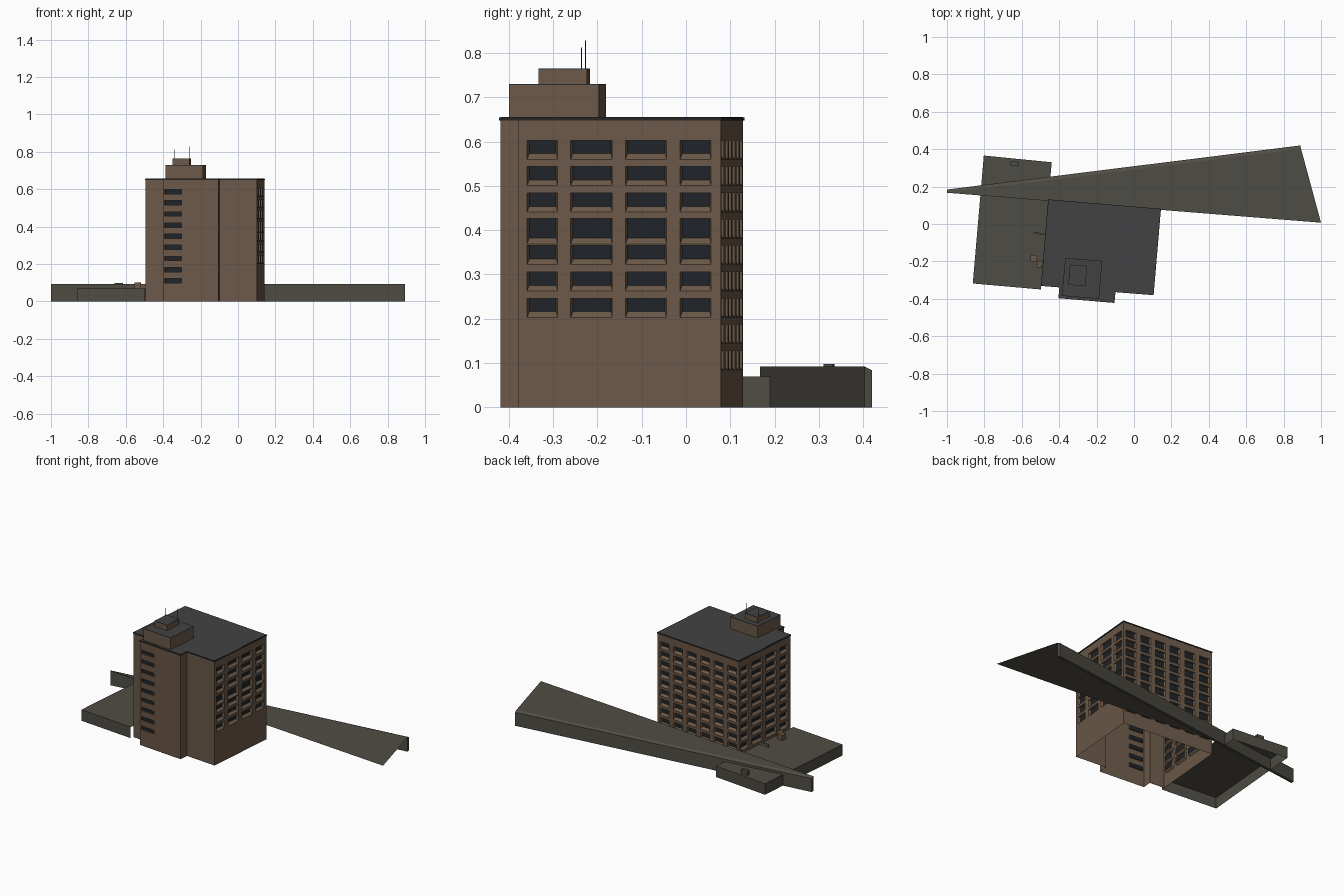
import bpy, bmesh, math
from mathutils import Vector

if "Cube" in bpy.data.objects:
    bpy.data.objects.remove(bpy.data.objects["Cube"])


def material(name, rgb):
    m = bpy.data.materials.new(name)
    m.diffuse_color = (*rgb, 1)
    m.use_nodes = True
    m.node_tree.nodes["Principled BSDF"].inputs["Base Color"].default_value = m.diffuse_color
    return m


BROWN = material("brown_wall", (0.15, 0.10, 0.066))
ROOF = material("roof_grey", (0.055, 0.055, 0.057))
EDGE = material("dark_edge", (0.02, 0.018, 0.016))
STONE = material("low_stone", (0.078, 0.073, 0.058))
GLASS = material("dark_glass", (0.014, 0.018, 0.022))


def build(name, quads, mat):
    """Make one object from a list of polygons and weld shared corners."""
    bm = bmesh.new()
    for q in quads:
        bm.faces.new([bm.verts.new(p) for p in q])
    bmesh.ops.remove_doubles(bm, verts=bm.verts, dist=1e-5)
    me = bpy.data.meshes.new(name)
    bm.to_mesh(me)
    bm.free()
    me.materials.append(mat)
    ob = bpy.data.objects.new(name, me)
    bpy.context.collection.objects.link(ob)
    return ob


def prism(name, pts, z0, z1, mat, bottom=True):
    """Upright prism over a counter-clockwise outline."""
    n = len(pts)
    faces = [[(*p, z1) for p in pts]]
    if bottom:
        faces.append([(*p, z0) for p in reversed(pts)])
    for i in range(n):
        p, q = pts[i], pts[(i + 1) % n]
        faces.append([(*p, z0), (*q, z0), (*q, z1), (*p, z1)])
    return build(name, faces, mat)


TURN = math.radians(-4.75)


def rect(cx, cy, w, d):
    """Rectangle turned to line up with the tower."""
    c, s = math.cos(TURN), math.sin(TURN)
    return [(cx + x * c - y * s, cy + x * s + y * c) for x, y in
            ((-w/2, -d/2), (w/2, -d/2), (w/2, d/2), (-w/2, d/2))]


H = 0.652


def wall(p, q, cols, rows, depth, sill, splay, walls, panes):
    """Wall from p to q with recessed windows at every column and row."""
    p, q = Vector((*p, 0)), Vector((*q, 0))
    d = (q - p).normalized()
    inward = Vector((-d.y, d.x, 0))

    def at(u, z, t=0):
        return tuple(p + d * u + inward * t + Vector((0, 0, z)))
    us = sorted([0, (q - p).length] + [u for c in cols for u in c])
    zs = sorted([0, H] + [z for r in rows for z in r])
    for i in range(len(us) - 1):
        for j in range(len(zs) - 1):
            a, b, lo, hi = us[i], us[i+1], zs[j], zs[j+1]
            outer = [at(a, lo), at(b, lo), at(b, hi), at(a, hi)]
            if i % 2 and j % 2:
                inner = [at(a + splay, lo + sill, depth), at(b - splay, lo + sill, depth),
                         at(b - splay, hi, depth), at(a + splay, hi, depth)]
                for k in range(4):
                    m = (k + 1) % 4
                    walls.append([outer[k], outer[m], inner[m], inner[k]])
                panes.append(inner)
            else:
                walls.append(outer)


# Tower outline, counter-clockwise from the front left corner
OUT = [(-0.494, -0.329), (-0.397, -0.337), (-0.402, -0.394), (-0.105, -0.419),
       (-0.100, -0.362), (0.102, -0.378), (0.141, 0.079), (-0.456, 0.129)]
STEP = 0.0595
rows9 = [(0.560 - STEP * i, 0.603 - STEP * i) for i in range(9)]
rows7 = rows9[:7]
rows7[3] = (0.369, 0.426)
slits = [(0.575 - STEP * i, 0.598 - STEP * i) for i in range(9)]
side = [(0.019, 0.088), (0.118, 0.212), (0.242, 0.335), (0.366, 0.436)]
back = [(0.017 + 0.0995 * i, 0.085 + 0.0995 * i) for i in range(6)]
windows = {2: ([(0.010, 0.101)], slits, 0.008, 0.0, 0.0),
           5: (side, rows7, 0.014, 0.013, 0.004),
           6: (back, rows9, 0.014, 0.013, 0.004),
           7: (side, rows9, 0.014, 0.013, 0.004)}
walls, panes = [], []
for i in range(8):
    wall(OUT[i], OUT[(i + 1) % 8],
         *windows.get(i, ([], [], 0, 0, 0)), walls, panes)
build("tower_walls", walls, BROWN)
build("window_panes", panes, GLASS)

# Tower roof with a thin dark rim
cx, cy = -0.177, -0.13
grow = [(cx + (x - cx) * 1.01, cy + (y - cy) * 1.01) for x, y in OUT]
prism("roof_rim", grow, 0.648, 0.655, EDGE)
prism("roof_deck", OUT, 0.652, 0.656, ROOF)

# Plant rooms on the roof
PLANT = [(-0.387, -0.384), (-0.187, -0.400), (-0.170, -0.197), (-0.367, -0.181)]
CAP = [(-0.351, -0.325), (-0.259, -0.333), (-0.251, -0.224), (-0.343, -0.217)]
for name, pts, z0, z1 in (("plant_room", PLANT, 0.655, 0.730),
                          ("upper_plant_room", CAP, 0.730, 0.765)):
    prism(name, pts, z0, z1 - 0.002, BROWN)
    prism(name + "_roof", pts, z1 - 0.002, z1, ROOF)

# Masts
for name, x, y, z in (("mast_tall", -0.257, -0.227, 0.828),
                      ("mast_short", -0.340, -0.236, 0.813)):
    prism(name, rect(x, y, 0.002, 0.002), 0.73, z, EDGE)

# Low podium: roof sheet with skirts, open towards the tower
FL, FR, BR, BL = (-0.862, -0.318), (-0.498, -0.350), (-0.440, 0.330), (-0.803, 0.366)
MID = (-0.447, 0.252)
PZ = 0.069


def skirt(p, q):
    return [(*p, 0), (*q, 0), (*q, PZ), (*p, PZ)]


build("podium", [[(*p, PZ) for p in (FL, FR, MID, BR, BL)], skirt(FL, FR),
                 skirt(MID, BR), skirt(BR, BL), skirt(BL, FL)], STONE)

# Long boundary wall with a bevelled top
inner = [(-1.0, 0.167), (0.893, 0.403)]
outer = [(-1.0, 0.184), (0.889, 0.420)]
i0, i1 = [[(*p, z) for z in (0, 0.092)] for p in inner]
o0, o1 = [[(*p, z) for z in (0, 0.084)] for p in outer]
build("long_wall", [[i0[0], i1[0], i1[1], i0[1]], [o1[0], o0[0], o0[1], o1[1]],
                    [i0[1], i1[1], o1[1], o0[1]], [i1[0], o1[0], o1[1], i1[1]],
                    [o0[0], i0[0], i0[1], o0[1]], [i0[0], o0[0], o1[0], i1[0]]], STONE)

# Triangular canopy sheet carried by the wall
build("canopy", [[(-1.0, 0.167, 0.092), (1.0, 0.007, 0.092), (0.893, 0.403, 0.092)]], STONE)

# Small roof units on the podium
prism("rear_vent", rect(-0.638, 0.323, 0.045, 0.022), PZ, 0.098, STONE)
prism("roof_unit", rect(-0.536, -0.183, 0.034, 0.034), PZ, 0.102, BROWN)
prism("roof_unit_duct", rect(-0.505, -0.215, 0.028, 0.036), PZ, 0.092, BROWN)
prism("thin_duct", rect(-0.505, -0.051, 0.066, 0.008), PZ, 0.085, BROWN)
